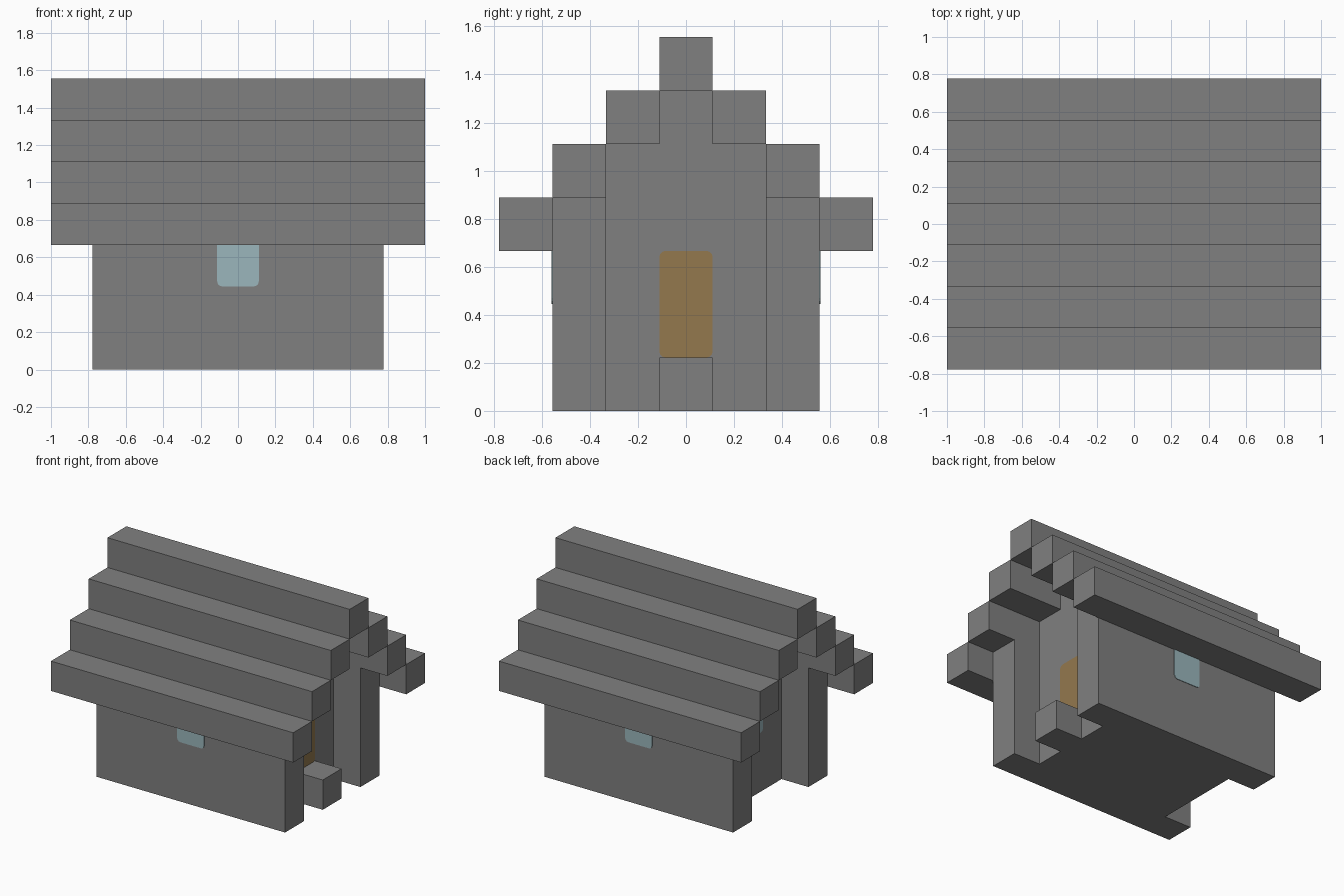
import bpy, bmesh, math
from mathutils import Vector

U = 2 / 9  # one building block

cube = bpy.data.objects.get("Cube")
if cube:
    bpy.data.objects.remove(cube, do_unlink=True)


def material(name, rgb):
    m = bpy.data.materials.new(name)
    m.use_nodes = True
    colour = (*rgb, 1)
    m.diffuse_color = colour
    m.node_tree.nodes["Principled BSDF"].inputs["Base Color"].default_value = colour
    return m


STONE = material("grey stone", (0.216, 0.216, 0.216))
GLASS = material("pale blue glass", (0.328, 0.468, 0.503))
WOOD = material("brown wood", (0.292, 0.188, 0.076))


def prism(name, points, offset, mat):
    """Extrude a flat outline by a vector into a closed solid."""
    bm = bmesh.new()
    face = bm.faces.new([bm.verts.new(p) for p in points])
    new = bmesh.ops.extrude_face_region(bm, geom=[face], use_keep_orig=True)["geom"]
    moved = [g for g in new if isinstance(g, bmesh.types.BMVert)]
    bmesh.ops.translate(bm, verts=moved, vec=offset)
    bmesh.ops.recalc_face_normals(bm, faces=bm.faces)
    mesh = bpy.data.meshes.new(name)
    bm.to_mesh(mesh)
    bm.free()
    mesh.materials.append(mat)
    obj = bpy.data.objects.new(name, mesh)
    bpy.context.collection.objects.link(obj)
    return obj


def bar(name, outline, x0, x1):
    """Extrude a (y, z) outline along x, all in blocks."""
    pts = [(x0 * U, y * U, z * U) for y, z in outline]
    return prism(name, pts, Vector(((x1 - x0) * U, 0, 0)), STONE)


def rect(y0, y1, z0, z1):
    return [(y0, z0), (y1, z0), (y1, z1), (y0, z1)]


def panel(name, centre, normal, z0, z1, mat, round_top):
    """Thin plate one block wide with rounded corners, lying on a wall."""
    r, half = 0.12, 0.5
    corners = [(half, z0, -1, 1, True), (half, z1, -1, -1, round_top),
               (-half, z1, 1, -1, round_top), (-half, z0, 1, 1, True)]
    outline = []
    for i, (a, z, sa, sz, rounded) in enumerate(corners):
        if not rounded:
            outline.append((a, z))
            continue
        for k in range(4):
            t = math.radians(-90 + 90 * i + 30 * k)
            outline.append((a + sa * r + r * math.cos(t), z + sz * r + r * math.sin(t)))
    n = Vector(normal)
    side = n.cross(Vector((0, 0, 1)))
    pts = [(Vector(centre) + side * a + Vector((0, 0, z))) * U for a, z in outline]
    prism(name, pts, n * 0.004, mat)


# Inner house body with stepped gable tops
right_half = [(1.5, 0), (1.5, 5), (0.5, 5), (0.5, 6)]
left_half = [(-y, z) for y, z in reversed(right_half)]
bar("house_body", right_half + left_half, -2.5, 2.5)

# Long walls, reaching past the gables, each with a window
for side, label in ((-1, "front"), (1, "back")):
    bar(label + "_wall", rect(*sorted((side * 1.5, side * 2.5)), 0, 4), -3.5, 3.5)
    panel(label + "_window", (0, side * 2.5, 0), (0, side, 0), 2, 3, GLASS, False)

    # Stepped roof beams
    for level in range(3):
        outer = 3.5 - level
        bar(f"{label}_roof_beam_{level + 1}",
            rect(*sorted((side * outer, side * (outer - 1))), 3 + level, 4 + level),
            -4.5, 4.5)

bar("roof_ridge", rect(-0.5, 0.5, 6, 7), -4.5, 4.5)

# Entrance on one gable, window on the other
bar("door_step", rect(-0.5, 0.5, 0, 1), 2.5, 3.5)
panel("door", (2.5, 0, 0), (1, 0, 0), 1, 3, WOOD, True)
panel("gable_window", (-2.5, 0, 0), (-1, 0, 0), 2, 3, GLASS, True)
